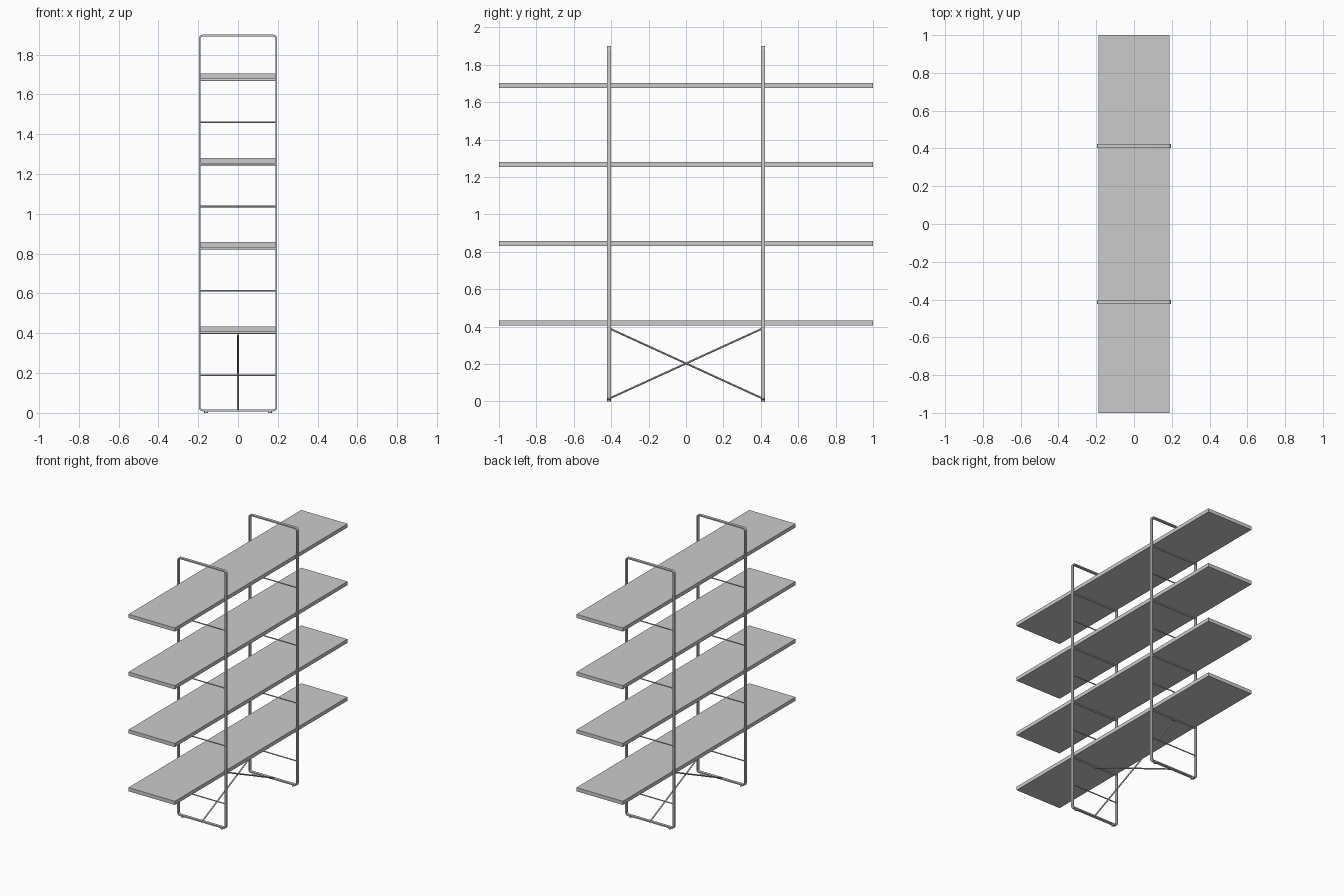
import bpy, bmesh
from math import sin, cos, pi
from mathutils import Vector

if "Cube" in bpy.data.objects:
    bpy.data.objects.remove(bpy.data.objects["Cube"])

FRAME_Y = 0.412
SHELF_Z = [0.407, 0.831, 1.254, 1.677]   # shelf undersides
SHELF_T = 0.027


def finish(name, bm):
    bmesh.ops.recalc_face_normals(bm, faces=bm.faces)
    me = bpy.data.meshes.new(name)
    bm.to_mesh(me)
    bm.free()
    ob = bpy.data.objects.new(name, me)
    bpy.context.collection.objects.link(ob)
    return ob


def smooth(ob):
    bpy.ops.object.select_all(action='DESELECT')
    bpy.context.view_layer.objects.active = ob
    ob.select_set(True)
    bpy.ops.object.shade_smooth_by_angle()


def box(name, center, size):
    bm = bmesh.new()
    bmesh.ops.create_cube(bm, size=1)
    for v in bm.verts:
        v.co = Vector(a * s + c for a, s, c in zip(v.co, size, center))
    return finish(name, bm)


def rod(name, a, b, r, sides=12):
    a, b = Vector(a), Vector(b)
    bm = bmesh.new()
    bmesh.ops.create_cone(bm, cap_ends=True, segments=sides, radius1=r, radius2=r, depth=(b - a).length)
    ob = finish(name, bm)
    ob.location = (a + b) / 2
    ob.rotation_euler = (b - a).to_track_quat('Z', 'Y').to_euler()
    smooth(ob)
    return ob


def rounded_rect(hw, z0, z1, r, n=6):
    pts = []
    for k, (cx, cz) in enumerate([(hw - r, z1 - r), (r - hw, z1 - r), (r - hw, z0 + r), (hw - r, z0 + r)]):
        for i in range(n + 1):
            t = (k + i / n) * pi / 2
            pts.append((cx + r * cos(t), cz + r * sin(t)))
    return pts


def frame(name, y):
    # closed loop of flat bar with rounded corners
    bm = bmesh.new()
    rings = []
    outer = rounded_rect(0.197, 0.008, 1.9, 0.02)
    inner = rounded_rect(0.188, 0.017, 1.891, 0.011)
    for pts, dy in ((outer, -0.0105), (outer, 0.0105), (inner, 0.0105), (inner, -0.0105)):
        rings.append([bm.verts.new((x, y + dy, z)) for x, z in pts])
    n = len(outer)
    for k in range(4):
        p, q = rings[k], rings[(k + 1) % 4]
        for i in range(n):
            j = (i + 1) % n
            bm.faces.new((p[i], p[j], q[j], q[i]))
    smooth(finish(name, bm))


# shelves
for i, z in enumerate(SHELF_Z):
    box(f"shelf_{i + 1}", (0, 0, z + SHELF_T / 2), (0.376, 2, SHELF_T))

for side, s in (("front", -1), ("back", 1)):
    y = s * FRAME_Y
    frame(f"{side}_frame", y)
    # rods under each shelf and halfway between shelves
    for i, z in enumerate(SHELF_Z):
        rod(f"{side}_support_rod_{i + 1}", (-0.19, y, z - 0.005), (0.19, y, z - 0.005), 0.005)
        rod(f"{side}_middle_rod_{i + 1}", (-0.19, y, z - 0.217), (0.19, y, z - 0.217), 0.004)
    # feet
    for label, x in (("left", -0.16), ("right", 0.16)):
        rod(f"{side}_{label}_foot", (x, y, 0), (x, y, 0.01), 0.01, 16)
    # diagonal cross brace
    rod(f"{side}_brace", (0, y, 0.015), (0, -y, 0.392), 0.005)
